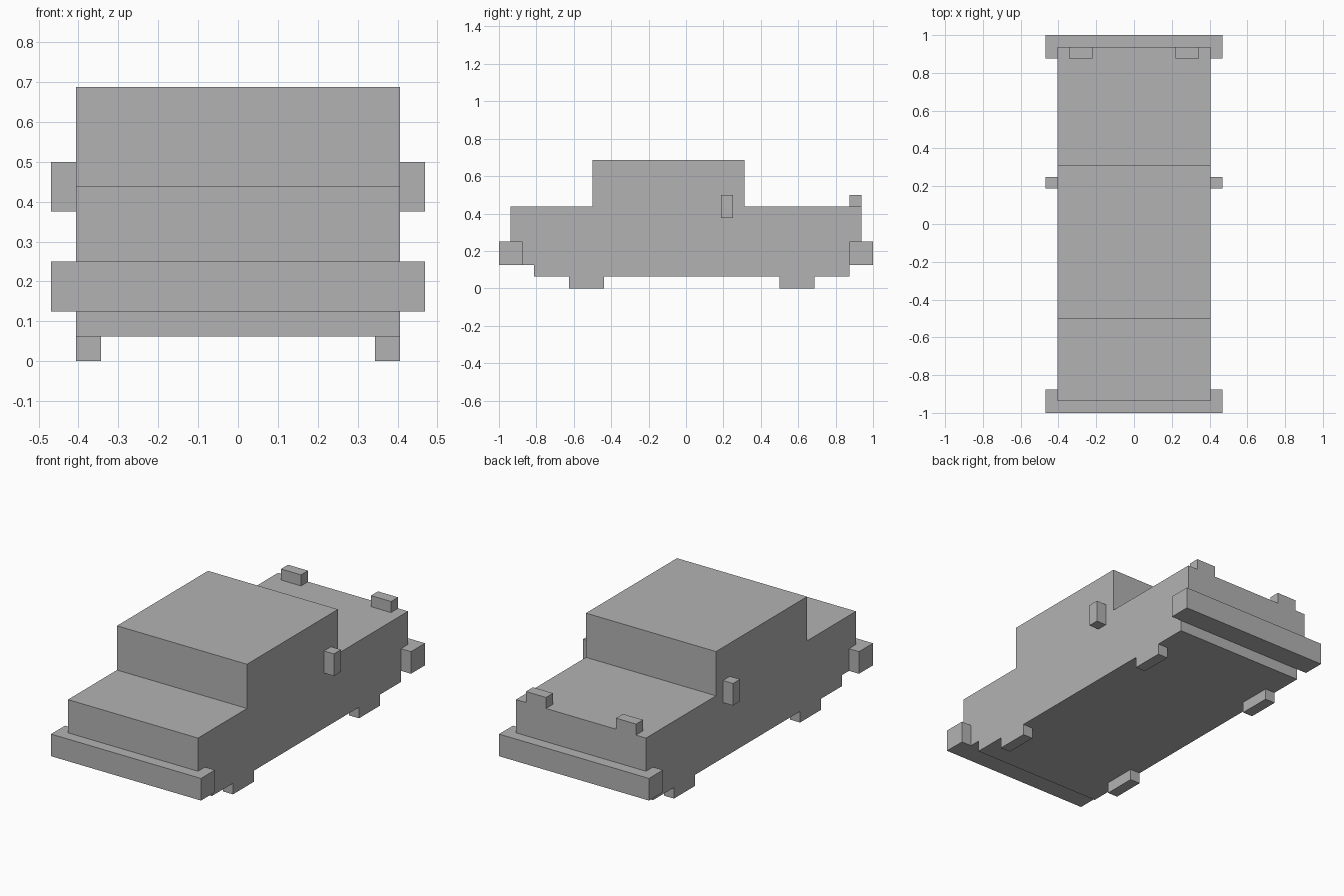
import bpy
import bmesh

cube = bpy.data.objects.get("Cube")
if cube:
    bpy.data.objects.remove(cube, do_unlink=True)

U = 1 / 16  # modelling grid unit

grey = bpy.data.materials.new("plain_grey")
grey.use_nodes = True
color = (0.45, 0.45, 0.45, 1)
grey.diffuse_color = color
grey.node_tree.nodes["Principled BSDF"].inputs["Base Color"].default_value = color


def finish(name, bm):
    bmesh.ops.recalc_face_normals(bm, faces=bm.faces)
    mesh = bpy.data.meshes.new(name)
    bm.to_mesh(mesh)
    bm.free()
    mesh.materials.append(grey)
    obj = bpy.data.objects.new(name, mesh)
    bpy.context.collection.objects.link(obj)
    return obj


def box(name, xs, ys, zs):
    """Box from ranges given in grid units."""
    bm = bmesh.new()
    bmesh.ops.create_cube(bm, size=1)
    for v in bm.verts:
        v.co = [U * (r[0] if c < 0 else r[1]) for c, r in zip(v.co, (xs, ys, zs))]
    return finish(name, bm)


def pair(name, xs, ys, zs):
    """Matching boxes on the left (+x) and right (-x)."""
    box("left_" + name, xs, ys, zs)
    box("right_" + name, (-xs[1], -xs[0]), ys, zs)


# Body: stepped side profile pushed across the width
half = 6.5
profile = [(-15, 2), (-13, 2), (-13, 1), (14, 1), (14, 2), (15, 2),
           (15, 7), (5, 7), (5, 11), (-8, 11), (-8, 7), (-15, 7)]
bm = bmesh.new()
side = bm.faces.new([bm.verts.new((-half * U, y * U, z * U)) for y, z in profile])
ext = bmesh.ops.extrude_face_region(bm, geom=[side], use_keep_orig=True)
moved = [g for g in ext["geom"] if isinstance(g, bmesh.types.BMVert)]
bmesh.ops.translate(bm, verts=moved, vec=(2 * half * U, 0, 0))
finish("body", bm)

# Bumpers
box("front_bumper", (-7.5, 7.5), (-16, -14), (2, 4))
box("rear_bumper", (-7.5, 7.5), (14, 16), (2, 4))

# Wheels
pair("front_wheel", (5.5, 6.5), (-10, -7), (0, 1))
pair("rear_wheel", (5.5, 6.5), (8, 11), (0, 1))

# Side mirrors and raised rear lamps
pair("mirror", (6.5, 7.5), (3, 4), (6, 8))
pair("rear_lamp", (3.5, 5.5), (14, 15), (7, 8))
